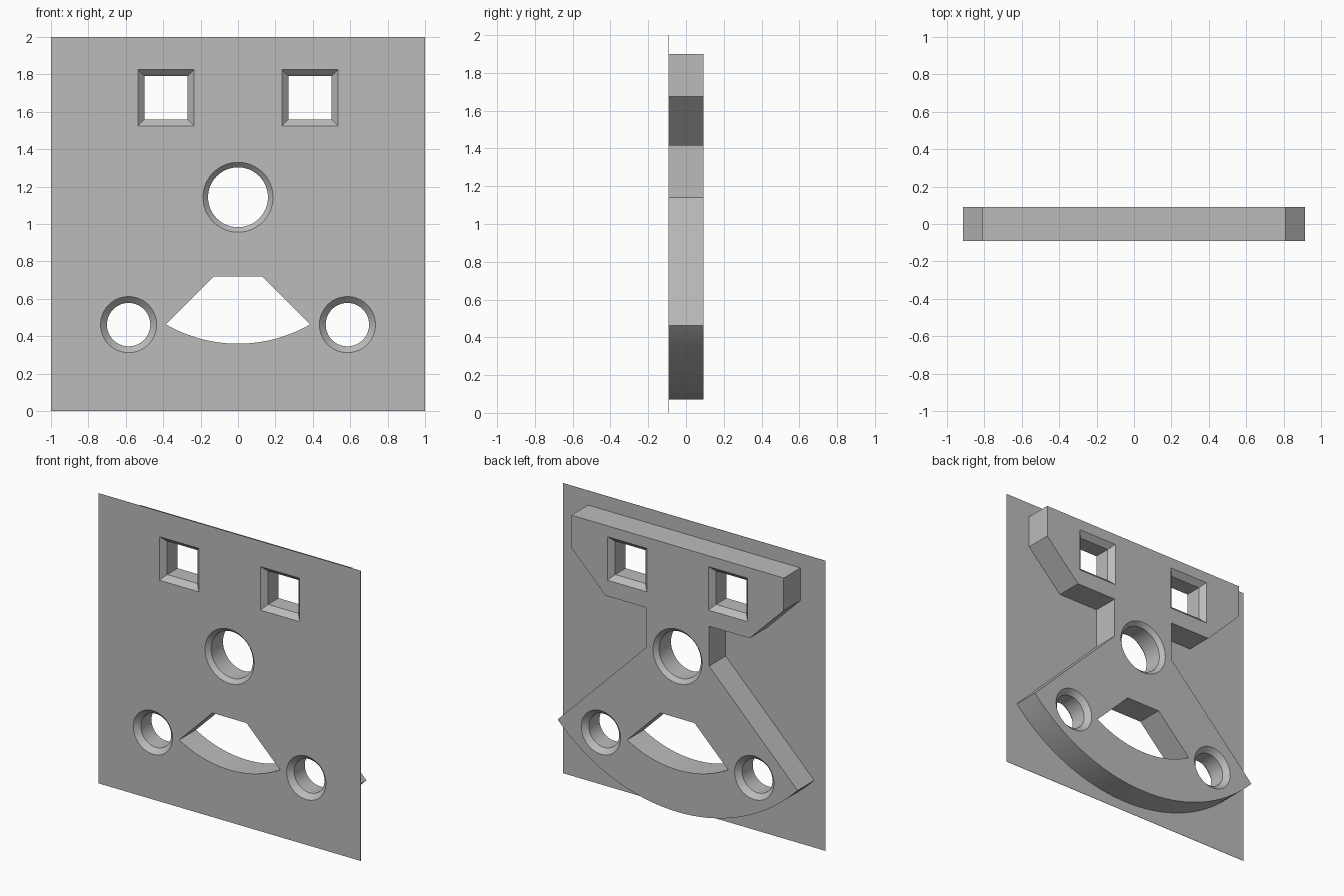
import bpy, bmesh, math

cube = bpy.data.objects.get("Cube")
if cube:
    bpy.data.objects.remove(cube, do_unlink=True)

FRONT, BACK = -0.092, 0.092
SKIN = 0.002  # thickness of the front sheet

grey = bpy.data.materials.new("plain grey")
grey.use_nodes = True
grey.diffuse_color = (0.5, 0.5, 0.5, 1)
grey.node_tree.nodes["Principled BSDF"].inputs["Base Color"].default_value = (0.5, 0.5, 0.5, 1)


def loft(name, rings):
    """Solid from (y, outline) rings; every outline is a list of (x, z)."""
    bm = bmesh.new()
    loops = [[bm.verts.new((x, y, z)) for x, z in pts] for y, pts in rings]
    n = len(loops[0])
    for a, b in zip(loops, loops[1:]):
        for i in range(n):
            j = (i + 1) % n
            bm.faces.new((a[i], a[j], b[j], b[i]))
    bm.faces.new(loops[0])
    bm.faces.new(loops[-1])
    bmesh.ops.recalc_face_normals(bm, faces=bm.faces)
    mesh = bpy.data.meshes.new(name)
    bm.to_mesh(mesh)
    bm.free()
    mesh.materials.append(grey)
    ob = bpy.data.objects.new(name, mesh)
    bpy.context.collection.objects.link(ob)
    return ob


def sag_arc(half, z_end, z_low, steps=48):
    """Arc hanging from +half to -half through its lowest point."""
    sag = z_end - z_low
    r = (half ** 2 + sag ** 2) / (2 * sag)
    a = math.asin(half / r)
    angles = [a - 2 * a * i / steps for i in range(steps + 1)]
    return [(r * math.sin(t), z_low + r - r * math.cos(t)) for t in angles]


def ngon(cx, cz, r, n, turn=0.0):
    angles = [turn + 2 * math.pi * i / n for i in range(n)]
    return [(cx + r * math.cos(t), cz + r * math.sin(t)) for t in angles]


def chamfered_cutter(name, outline, outer, inner):
    """Cutter that opens out at 45 degrees on both faces of the plate."""
    c, e = outer - inner, 0.02
    return loft(name, [(FRONT - e, outline(outer + e)), (FRONT + c, outline(inner)),
                       (BACK - c, outline(inner)), (BACK + e, outline(outer + e))])


# Thick body: straight top bar, neck and fan with a curved lower edge
right_half = [(0.81, 1.9), (0.81, 1.675), (0.55, 1.415), (0.24, 1.415), (0.24, 1.14)]
body = right_half + sag_arc(0.915, 0.463, 0.07) + [(-x, z) for x, z in reversed(right_half)]
plate = loft("body_plate", [(FRONT + SKIN, body), (BACK, body)])

# Thin square sheet on the front
square = [(-1, 0), (1, 0), (1, 2), (-1, 2)]
sheet = loft("front_sheet", [(FRONT, square), (FRONT + SKIN, square)])

# Cutters for the openings
mouth = [(0.13, 0.718)] + sag_arc(0.385, 0.463, 0.36) + [(-0.13, 0.718)]
cutters = [
    loft("mouth_cutter", [(-0.2, mouth), (0.2, mouth)]),
    chamfered_cutter("nose_cutter", lambda r: ngon(0, 1.143, r, 64), 0.187, 0.16),
]
for side, s in (("left", 1), ("right", -1)):
    cutters.append(chamfered_cutter(
        side + "_cheek_cutter", lambda r: ngon(s * 0.585, 0.462, r, 64), 0.15, 0.116))
    cutters.append(chamfered_cutter(
        side + "_eye_cutter",
        lambda h: ngon(s * 0.385, 1.675, h * math.sqrt(2), 4, math.pi / 4), 0.15, 0.115))

# Cut the openings through both parts
for ob in (plate, sheet):
    bpy.context.view_layer.objects.active = ob
    for cutter in cutters:
        mod = ob.modifiers.new("opening", 'BOOLEAN')
        mod.operation = 'DIFFERENCE'
        mod.solver = 'EXACT'
        mod.object = cutter
        bpy.ops.object.modifier_apply(modifier=mod.name)
for cutter in cutters:
    bpy.data.objects.remove(cutter, do_unlink=True)

# Smooth the round walls, keep the edges sharp
bpy.ops.object.select_all(action='DESELECT')
for ob in (plate, sheet):
    ob.select_set(True)
bpy.context.view_layer.objects.active = plate
bpy.ops.object.shade_smooth_by_angle(angle=math.radians(25))
